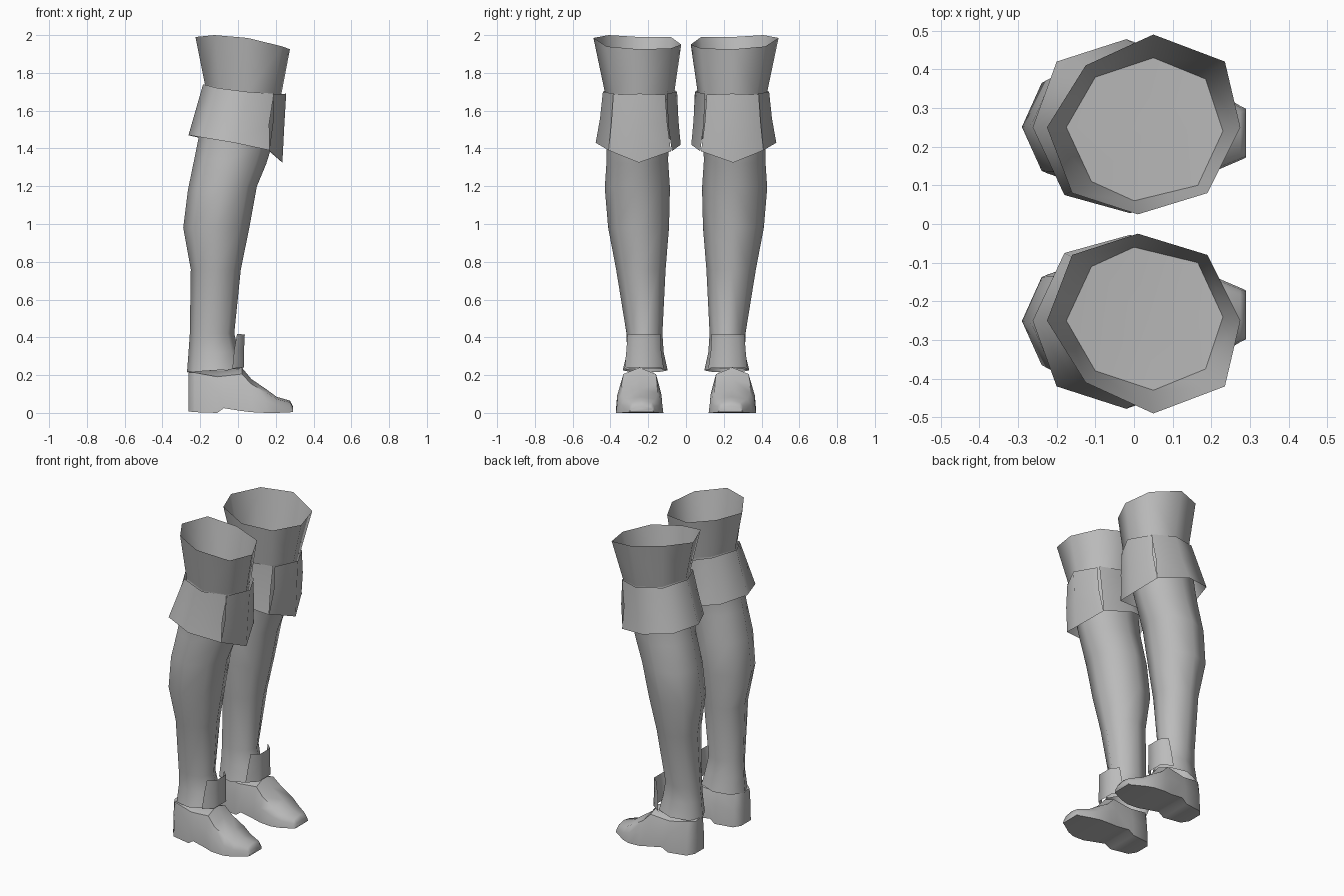
import bpy, bmesh, math

gray = bpy.data.materials.new("plain_gray")
gray.diffuse_color = (0.5, 0.5, 0.5, 1)


def finish(name, bm, angle=60):
    """Turn a bmesh into a smooth object mirrored to the second leg."""
    bmesh.ops.recalc_face_normals(bm, faces=bm.faces)
    mesh = bpy.data.meshes.new(name)
    bm.to_mesh(mesh)
    bm.free()
    obj = bpy.data.objects.new(name, mesh)
    bpy.context.collection.objects.link(obj)
    mesh.materials.append(gray)
    bpy.ops.object.select_all(action='DESELECT')
    obj.select_set(True)
    bpy.context.view_layer.objects.active = obj
    bpy.ops.object.shade_smooth_by_angle(angle=math.radians(angle))
    mod = obj.modifiers.new("pair", 'MIRROR')
    mod.use_axis = (False, True, False)
    mod.use_mirror_merge = False
    return obj


def loft(bm, rings, closed=True):
    """Bridge successive rows of points with quads."""
    rows = [[bm.verts.new(p) for p in ring] for ring in rings]
    n = len(rows[0])
    for a, b in zip(rows, rows[1:]):
        for i in range(n if closed else n - 1):
            j = (i + 1) % n
            bm.faces.new((a[i], a[j], b[j], b[i]))
    return rows


def leg_ring(x0, x1, y0, y1, z_back, z_front):
    """Eight-sided section between two x and two y limits, tilted along x."""
    pts = []
    for i in range(8):
        a = math.tau * i / 8
        x = (x0 + x1) / 2 + (x1 - x0) / 2 * math.cos(a)
        y = (y0 + y1) / 2 + (y1 - y0) / 2 * math.sin(a)
        pts.append((x, y, z_back + (z_front - z_back) * (x - x0) / (x1 - x0)))
    return pts


knee = [(.23, .24, 1.69), (.185, .375, 1.69), (.05, .43, 1.70), (-.10, .38, 1.72),
        (-.175, .25, 1.74), (-.11, .11, 1.73), (0, .06, 1.71), (.165, .10, 1.69)]

# flared upper cuff
rim = [(.275, .25, 1.925), (.235, .42, 1.94), (.05, .49, 1.985), (-.125, .41, 2.0),
       (-.225, .25, 1.99), (-.16, .08, 1.99), (.01, .025, 1.95), (.19, .08, 1.93)]
bm = bmesh.new()
loft(bm, [rim, knee])
finish("upper_cuff", bm)

# folded cuff, wrapped round the back and open at the front
fold_top = [(.19, .38, 1.69), (.05, .44, 1.70), (-.11, .39, 1.72), (-.185, .25, 1.74),
            (-.12, .10, 1.73), (0, .047, 1.70), (.18, .10, 1.69)]
fold_mid = [(.165, .395, 1.53), (.02, .455, 1.56), (-.155, .405, 1.59), (-.225, .25, 1.60),
            (-.15, .09, 1.59), (0, .04, 1.55), (.165, .095, 1.53)]
fold_hem = [(.168, .41, 1.39), (-.02, .478, 1.43), (-.20, .42, 1.46), (-.262, .25, 1.47),
            (-.18, .075, 1.45), (-.01, .028, 1.42), (.168, .075, 1.385)]
bm = bmesh.new()
loft(bm, [fold_top, fold_mid, fold_hem], closed=False)
finish("folded_cuff", bm)

# pointed knee flap
bm = bmesh.new()
loft(bm, [[(.185, .385, 1.685), (.255, .245, 1.69), (.185, .11, 1.685)],
          [(.185, .395, 1.54), (.245, .248, 1.52), (.185, .10, 1.54)],
          [(.165, .41, 1.39), (.235, .25, 1.325), (.165, .08, 1.385)]], closed=False)
finish("knee_flap", bm)

# leg, capped at the knee and open at the ankle hem
sections = [(-.21, .175, .09, .42, 1.45, 1.40), (-.228, .15, .095, .42, 1.36, 1.32),
            (-.265, .10, .085, .43, 1.18, 1.20), (-.29, .06, .09, .412, .98, .98),
            (-.25, .015, .108, .37, .76, .76), (-.255, -.02, .125, .315, .42, .42),
            (-.262, .005, .118, .312, .32, .32), (-.27, .025, .097, .335, .215, .235)]
bm = bmesh.new()
rows = loft(bm, [knee] + [leg_ring(*s) for s in sections])
hub = bm.verts.new((.035, .245, 1.70))
for i in range(8):
    bm.faces.new((rows[0][i], rows[0][(i + 1) % 8], hub))
finish("leg", bm)

# ankle tongue
bm = bmesh.new()
loft(bm, [[(-.005, .31, .418), (.036, .275, .415), (.036, .175, .415), (-.005, .135, .418)],
          [(-.02, .315, .335), (.032, .28, .335), (.032, .17, .335), (-.02, .132, .335)],
          [(-.03, .325, .235), (.032, .285, .24), (.032, .165, .24), (-.03, .118, .235)]], closed=False)
finish("tongue", bm)

# shoe: cross-sections from heel to toe (x, sole z, top z, inner y, outer y)
shoe = [(-.262, .008, .22, .19, .285), (-.23, .004, .22, .15, .325), (-.11, 0, .225, .135, .345),
        (-.075, .025, .225, .135, .35), (.02, .01, .24, .13, .36), (.07, .004, .18, .122, .372),
        (.15, 0, .125, .12, .37), (.205, 0, .085, .135, .35), (.275, .003, .065, .165, .305),
        (.29, .006, .035, .172, .298)]
bm = bmesh.new()
rings = []
for x, z0, z1, y0, y1 in shoe:
    c, h = (y0 + y1) / 2, (y1 - y0) / 2
    profile = [(-1, 0), (-.94, .5), (-.75, .85), (0, 1), (.75, .85), (.94, .5), (1, 0)]
    # the heel stays upright while the vamp is rounded
    rings.append([(x, c + h * u, z0 + (z1 - z0) * (max(v, .97) if x < -.2 and v > .8 else v))
                  for u, v in profile])
rows = loft(bm, rings)
bm.faces.new(rows[0])
bm.faces.new(rows[-1])
finish("shoe", bm, 50)
